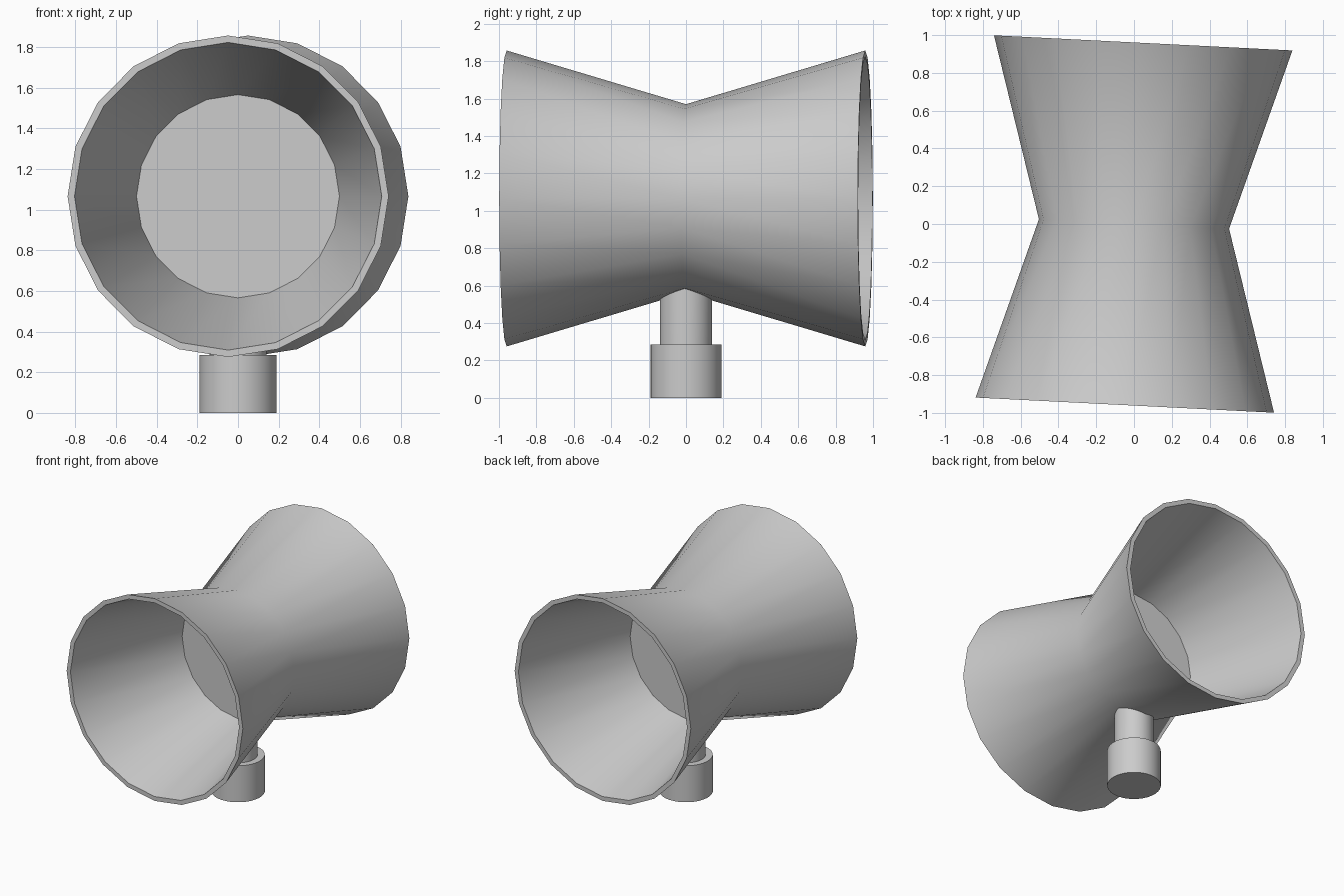
import bpy
import bmesh
from math import sin, cos, tan, pi, radians

if "Cube" in bpy.data.objects:
    bpy.data.objects.remove(bpy.data.objects["Cube"])

TURN = radians(-2.9)     # whole model is turned slightly about z
AXIS_Z = 1.066           # height of the horn axis
HALF = 0.96              # half length along the axis
RIM, RIM_IN, WAIST, WAIST_IN = 0.791, 0.757, 0.504, 0.5


def build(name, rings, cap_start=True, cap_end=True):
    """Skin a list of vertex rings into one smooth-shaded object."""
    bm = bmesh.new()
    loops = [[bm.verts.new(p) for p in ring] for ring in rings]
    n = len(loops[0])
    for a, b in zip(loops, loops[1:]):
        for i in range(n):
            j = (i + 1) % n
            bm.faces.new((a[i], a[j], b[j], b[i]))
    if cap_start:
        bm.faces.new(loops[0][::-1])
    if cap_end:
        bm.faces.new(loops[-1])
    bmesh.ops.recalc_face_normals(bm, faces=bm.faces)
    mesh = bpy.data.meshes.new(name)
    bm.to_mesh(mesh)
    bm.free()
    obj = bpy.data.objects.new(name, mesh)
    bpy.context.collection.objects.link(obj)
    obj.rotation_euler.z = TURN
    bpy.ops.object.select_all(action='DESELECT')
    obj.select_set(True)
    bpy.context.view_layer.objects.active = obj
    bpy.ops.object.shade_smooth_by_angle(angle=radians(40))
    return obj


def horn_ring(r, y, n=20):
    return [(r * sin(2 * pi * i / n), y, AXIS_Z + r * cos(2 * pi * i / n)) for i in range(n)]


def post_ring(r, z, n=32):
    pts = [(r * cos(2 * pi * i / n), r * sin(2 * pi * i / n)) for i in range(n)]
    return [(x, y, z(x, y) if callable(z) else z) for x, y in pts]


def horn_underside(x, y):
    """Height of the faceted horn's lower surface above a point near the waist."""
    r = WAIST + (RIM - WAIST) * abs(y) / HALF
    return AXIS_Z - r + abs(x) * tan(pi / 20)


# Double horn: front cup, outer hourglass skin, back cup, with a closed disc at the waist
build("double_horn", [horn_ring(r, y) for r, y in (
    (WAIST_IN, -0.002), (RIM_IN, -HALF), (RIM, -HALF), (WAIST, 0),
    (RIM, HALF), (RIM_IN, HALF), (WAIST_IN, 0.002))])

# Stem, trimmed to the underside of the horn
build("stem", [post_ring(0.14, 0.285), post_ring(0.14, horn_underside)],
      cap_start=False, cap_end=False)

# Wider foot below the stem
build("foot", [post_ring(0.19, 0), post_ring(0.19, 0.285)])
